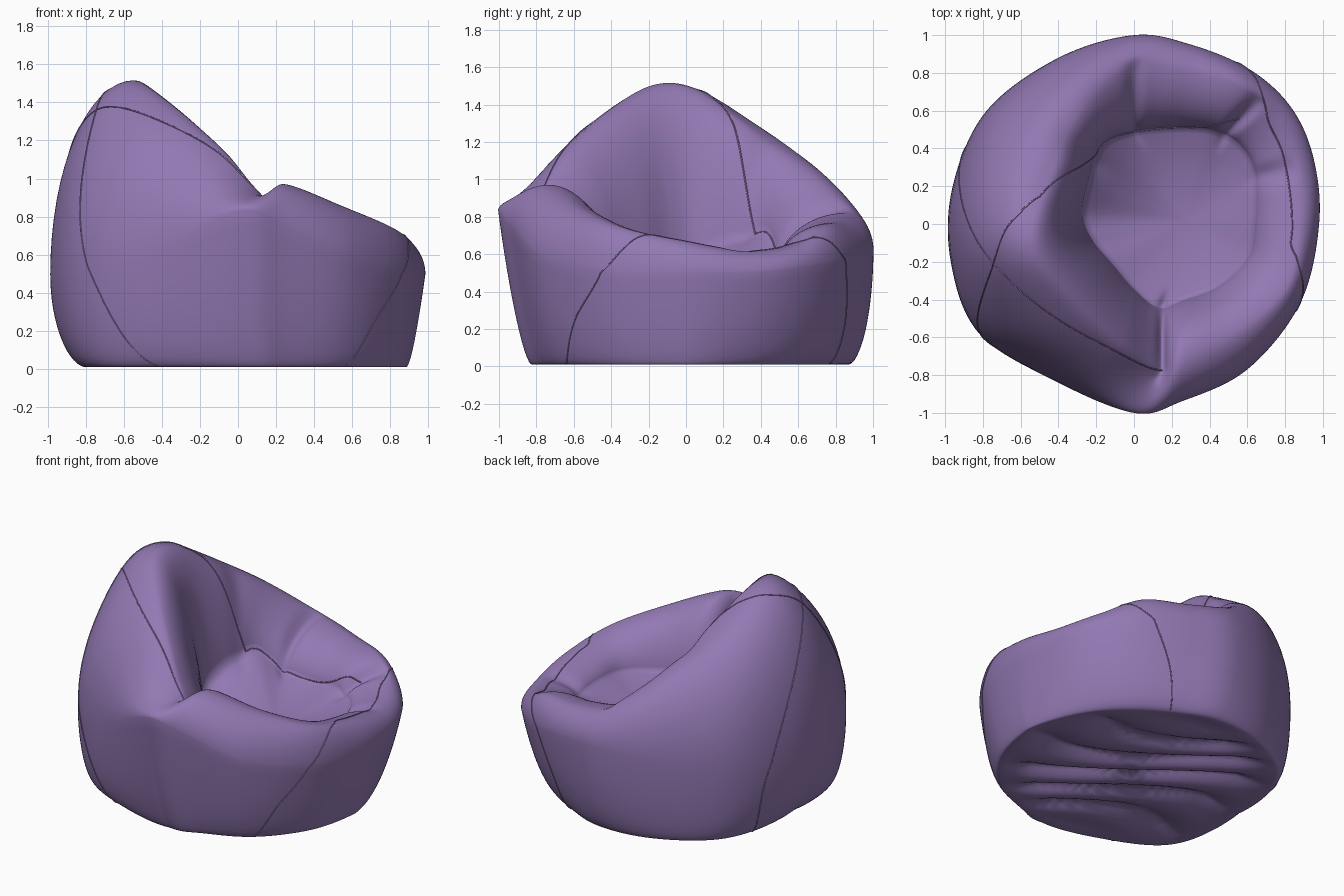
import bpy, bmesh, math
from mathutils import Vector

if "Cube" in bpy.data.objects:
    bpy.data.objects.remove(bpy.data.objects["Cube"])

# Stations round the bag: widest point (x,y,z), rim crest (x,y,z), seat crease (x,y,z)
S = [
    (.98, 0, .50, .87, 0, .67, .64, 0, .55),
    (.95, .35, .50, .83, .32, .62, .64, .27, .54),
    (.83, .62, .53, .73, .56, .65, .55, .43, .55),
    (.61, .82, .56, .55, .73, .75, .40, .50, .57),
    (.30, .95, .60, .27, .81, .78, .20, .51, .56),
    (0, 1.0, .62, 0, .83, .85, 0, .49, .60),
    (-.40, .88, .58, -.27, .62, 1.08, -.17, .42, .72),
    (-.78, .60, .52, -.43, .30, 1.32, -.24, .23, .66),
    (-.96, .20, .50, -.53, .04, 1.49, -.27, .05, .57),
    (-.97, -.20, .50, -.52, -.19, 1.50, -.22, -.08, .55),
    (-.82, -.58, .53, -.30, -.45, 1.34, -.12, -.20, .54),
    (-.42, -.83, .62, -.07, -.65, 1.14, 0, -.34, .52),
    (0, -1.0, .83, .13, -.77, .92, .13, -.44, .52),
    (.25, -.94, .75, .25, -.73, .97, .26, -.40, .51),
    (.60, -.77, .58, .56, -.57, .85, .44, -.33, .52),
    (.88, -.42, .50, .81, -.33, .74, .60, -.18, .54),
]
N = len(S)
SEAT = Vector((.28, .02, .46))
# Folds in the inner face: station, width, depth
FOLDS = [(5, .16, .05), (6.5, .25, .04), (2.5, .18, .05), (.9, .2, .025),
         (12.15, .2, .07)]


def catmull(p, q, r, s, t):
    return [.5 * (2 * b + (c - a) * t + (2 * a - 5 * b + 4 * c - d) * t * t
                  + (3 * b - a - 3 * c + d) * t ** 3) for a, b, c, d in zip(p, q, r, s)]


def station(u):
    """Smooth periodic interpolation between stations."""
    i = math.floor(u)
    v = catmull(*(S[(i + k) % N] for k in (-1, 0, 1, 2)), u - i)
    return Vector(v[0:3]), Vector(v[3:6]), Vector(v[6:9])


def surface(u, v):
    """v: 0-1 underside, 1-2 lower side, 2-3 shoulder, 3-4 inner face, 4-5 seat."""
    out, rim, inn = station(u)
    # footprint is fuller at the rear corners, tucked in at one front corner
    f = .84 + .22 * max(0, -out.x) * abs(out.y) - .18 * max(0, out.x) * max(0, out.y)
    base = Vector((f * out.x + .06, f * out.y + .02, .01))
    t = v - min(int(v), 4)
    s, c = math.sin(t * math.pi / 2), math.cos(t * math.pi / 2)
    if v < 1:
        # wrinkled underside, creases running along x
        p = Vector((.06, .02, .01)).lerp(base, t)
        w = min(1, 4 * (1 - t))
        wave = math.sin(10 * p.y + 4 * p.x + 1.5 * math.sin(4 * p.x + 2 * p.y))
        p.z += .06 * w * (1 - abs(wave))
    elif v < 2:
        # front and left walls are straighter than the round back
        k = .6 * min(1, max(0, out.x, -out.y + min(0, 1.5 * out.x)))
        p = base.lerp(out, s * (1 - k) + (1 - c) * k)
        p.z = .01 + (out.z - .01) * (1 - c)
    elif v < 3:
        p = out.lerp(rim, 1 - c)
        p.z = out.z + (rim.z - out.z) * s
    elif v < 4:
        p = rim.lerp(inn, .75 * s + .25 * t)
        p.z = inn.z + (rim.z - inn.z) * c
    else:
        p = inn.lerp(SEAT, t)
        p.z = SEAT.z + (inn.z - SEAT.z) * (1 - t) ** 2
    if 2.8 < v < 4.2:
        w = math.sin(math.pi * (v - 2.8) / 1.4)
        for u0, wide, deep in FOLDS:
            d = (u - u0 + N / 2) % N - N / 2
            p.z -= deep * w * math.exp(-(d / wide) ** 2)
    return p


mat = bpy.data.materials.new("purple fabric")
mat.diffuse_color = (.29, .19, .45, 1)
mat.use_nodes = True
mat.node_tree.nodes["Principled BSDF"].inputs["Base Color"].default_value = mat.diffuse_color


# Stuffed body
def build_body():
    cols = N * 14
    vs = [i + k / 16 for i in range(5) for k in range(16)] + [5]
    bm = bmesh.new()
    grid = [[bm.verts.new(surface(c * N / cols, v)) for c in range(cols)] for v in vs]
    for a, b in zip(grid, grid[1:]):
        for i in range(cols):
            j = (i + 1) % cols
            bm.faces.new((a[i], a[j], b[j], b[i]))
    bmesh.ops.remove_doubles(bm, verts=bm.verts, dist=.0002)
    bmesh.ops.recalc_face_normals(bm, faces=bm.faces)
    me = bpy.data.meshes.new("bean_bag_body")
    bm.to_mesh(me)
    bm.free()
    me.materials.append(mat)
    me.shade_smooth()
    ob = bpy.data.objects.new("bean_bag_body", me)
    bpy.context.collection.objects.link(ob)


# Stitched seams that follow the body surface
def seam(name, path):
    cu = bpy.data.curves.new(name, 'CURVE')
    cu.dimensions = '3D'
    cu.bevel_depth = .004
    cu.bevel_resolution = 1
    ext = [path[0]] + path + [path[-1]]
    pts = []
    for i in range(len(path) - 1):
        for k in range(24):
            pts.append(surface(*catmull(*ext[i:i + 4], k / 24)))
    pts.append(surface(*path[-1]))
    sp = cu.splines.new('POLY')
    sp.points.add(len(pts) - 1)
    for q, p in zip(sp.points, pts):
        q.co = (*p, 1)
    cu.materials.append(mat)
    bpy.context.collection.objects.link(bpy.data.objects.new(name, cu))


build_body()
seam("front_panel_seam", [(14, 1.1), (14.4, 1.6), (15, 2.1), (15.5, 3), (16, 3.1),
                          (17.2, 3.1), (18.2, 3), (19.1, 2.1), (19.6, 1.6), (19.8, 1.1)])
seam("back_seam_a", [(10.8, 1.1), (10.1, 2), (9.2, 2.6), (8.2, 2.85), (7.3, 3.1),
                     (6.7, 3.6), (6.3, 4)])
seam("back_seam_b", [(7.5, 1.1), (7.6, 2), (9, 2.65), (10.6, 2.9), (12.15, 3)])
seam("seat_seam", [(2.5, 3.4), (3.2, 3.9), (4.2, 4), (5.2, 4), (6.3, 4)])
